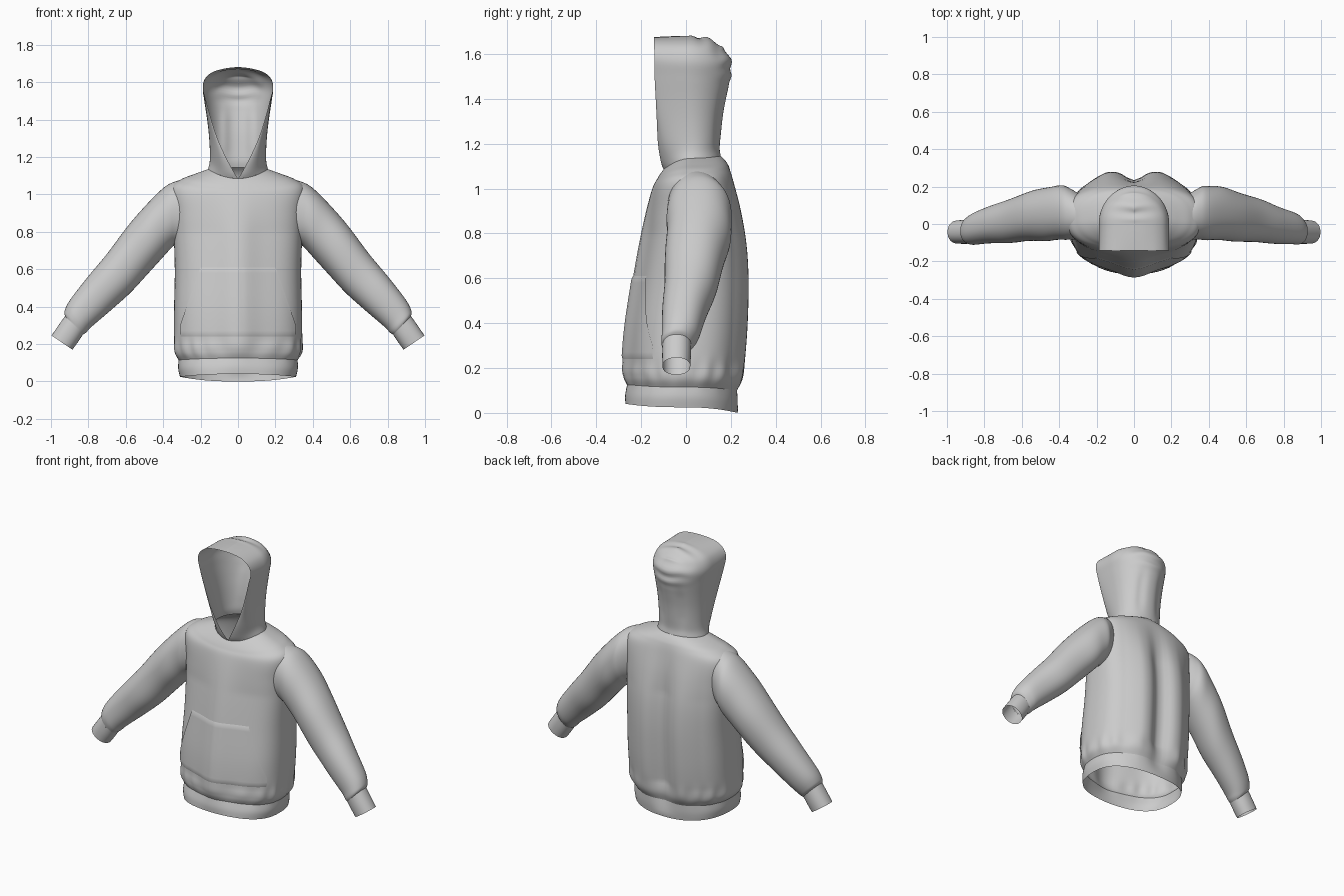
import bpy, bmesh, math
from mathutils import Vector
from mathutils.bvhtree import BVHTree

if "Cube" in bpy.data.objects:
    bpy.data.objects.remove(bpy.data.objects["Cube"])

SEG = 120


def densify(rows, n):
    """Smoothly interpolate rows of numbers (Catmull-Rom)."""
    out = []
    for i in range(len(rows) - 1):
        p = [rows[max(i - 1, 0)], rows[i], rows[i + 1], rows[min(i + 2, len(rows) - 1)]]
        for k in range(n):
            t = k / n
            out.append([0.5 * (2 * b + (c - a) * t + (2 * a - 5 * b + 4 * c - d) * t * t
                               + (3 * b - a - 3 * c + d) * t ** 3) for a, b, c, d in zip(*p)])
    return out + [list(rows[-1])]


def clamp(*v):
    return max(0, min(1, *v))


def loft(name, rings, closed=True):
    m = len(rings[0])
    verts = [p for r in rings for p in r]
    faces = [(i * m + j, i * m + (j + 1) % m, (i + 1) * m + (j + 1) % m, (i + 1) * m + j)
             for i in range(len(rings) - 1) for j in range(m if closed else m - 1)]
    me = bpy.data.meshes.new(name)
    me.from_pydata(verts, [], faces)
    me.validate()
    me.shade_smooth()
    ob = bpy.data.objects.new(name, me)
    bpy.context.collection.objects.link(ob)
    return ob


def spow(v, e):
    return math.copysign(abs(v) ** e, v)


def body_ring(row):
    """Superellipse ring with a front ridge, a back valley and gathers above the hem."""
    hw, yf, yb, zf, zs, zb, n = row
    yc, b = (yf + yb) / 2, (yb - yf) / 2
    ring = []
    for j in range(SEG):
        th = 2 * math.pi * j / SEG
        c, s = math.cos(th), math.sin(th)
        x, sy = hw * spow(c, 2 / n), spow(s, 2 / n)
        z = zs + ((zf if s < 0 else zb) - zs) * s * s
        k = clamp((z - 0.02) / 0.2, (1.1 - z) / 0.3)
        if s < 0:
            f = 1 - 0.15 * k * (1 - math.exp(-(x / 0.1) ** 2))
        else:
            f = 1 - 0.2 * k * math.exp(-(x / 0.065) ** 2) - 0.10 * k * clamp((abs(x) - 0.15) / 0.1)
        g = 1 + 0.012 * math.exp(-((z - 0.18) / 0.05) ** 2) * math.cos(17 * th + 1.5 * math.sin(3 * th))
        ring.append((x * g, yc + b * sy * f * g, z))
    return ring


# Torso: half width, front y, back y, z at front / side / back, squareness
torso_rows = [
    (.318, -.262, .236, .125, .115, .10, 2.4), (.340, -.276, .260, .16, .155, .15, 2.5),
    (.343, -.282, .270, .22, .22, .22, 2.6), (.342, -.270, .282, .38, .38, .38, 2.7),
    (.338, -.240, .287, .58, .58, .58, 2.7), (.342, -.210, .277, .75, .75, .75, 2.7),
    (.348, -.180, .250, .89, .90, .90, 2.7), (.358, -.150, .215, 1.0, 1.03, 1.03, 2.6),
    (.305, -.130, .195, 1.04, 1.08, 1.09, 2.4), (.235, -.115, .177, 1.065, 1.108, 1.122, 2.2),
    (.160, -.100, .155, 1.085, 1.135, 1.145, 2.0)]
torso = loft("torso", [body_ring(r) for r in densify(torso_rows, 7)])

# Ribbed hem band
hem_rows = [(.310, -.270, .230, .04, .025, .0, 2.4), (.320, -.271, .235, .08, .07, .05, 2.4),
            (.318, -.262, .236, .125, .115, .10, 2.4)]
loft("hem_band", [body_ring(r) for r in densify(hem_rows, 4)])

# Front pocket, laid on the torso surface
tree = BVHTree.FromPolygons([v.co for v in torso.data.vertices],
                            [p.vertices for p in torso.data.polygons])
pocket = []
for i in range(25):
    z = 0.24 + 0.37 * i / 24
    hx = 0.305 - 0.105 * clamp((z - 0.3) / 0.31)
    row = []
    for j in range(41):
        x = hx * (j / 20 - 1)
        hit, nrm = tree.ray_cast(Vector((x, -1, z)), Vector((0, 1, 0)))[:2]
        row.append(hit + nrm * (0.001 if i in (0, 24) else 0.006))
    pocket.append(row)
loft("front_pocket", pocket, False)

# Armholes cut in the torso, hidden under the sleeve seams
bm = bmesh.new()
bm.from_mesh(torso.data)
holes = []
for f in bm.faces:
    p = f.calc_center_median()
    if abs(p.x) > 0.31 and ((p.y - 0.04) / 0.10) ** 2 + ((p.z - 0.9) / 0.145) ** 2 < 1:
        holes.append(f)
bmesh.ops.delete(bm, geom=holes, context='FACES')
bm.to_mesh(torso.data)
bm.free()

# Hood: opening half width, front y, front z, side width, side z, back y, back z
hood_rows = [
    (.0, -.100, 1.085, .160, 1.135, .155, 1.145), (.022, -.112, 1.12, .152, 1.17, .150, 1.18),
    (.065, -.125, 1.20, .150, 1.22, .155, 1.24), (.110, -.130, 1.30, .155, 1.31, .165, 1.33),
    (.143, -.135, 1.40, .165, 1.40, .180, 1.41), (.170, -.140, 1.50, .180, 1.50, .195, 1.48),
    (.188, -.140, 1.58, .188, 1.57, .203, 1.54), (.168, -.142, 1.63, .168, 1.625, .185, 1.60),
    (.122, -.143, 1.66, .125, 1.657, .155, 1.635), (.062, -.143, 1.672, .065, 1.674, .115, 1.66),
    (.0, -.143, 1.675, .0, 1.68, .075, 1.675)]


def hood_ring(row):
    o, yf, zf, w, zs, yb, zb = row
    yc, half = 0.0275 * clamp((1.5 - zs) / 0.3), []
    for k in range(17):
        a = math.pi / 2 * k / 16
        half.append((o + (w - o) * math.sin(a), yf + (yc - yf) * (1 - math.cos(a)),
                     zf + (zs - zf) * math.sin(a) ** 2))
    for k in range(1, 25):
        a = math.pi / 2 * k / 24
        s = math.sin(a)
        x, y = w * math.cos(a), yc + (yb - yc) * s
        z = zs + (zb - zs) * s * s
        # crumpled folds at the crown, soft drapes at the back
        crown = clamp((z - 1.45) / 0.1) * math.cos(x * 9) * s
        y, z = y + 0.008 * crown * math.sin(z * 85), z + 0.008 * crown * math.sin(y * 80)
        y -= 0.008 * s * math.exp(-((x - 0.07) / 0.025) ** 2) * clamp((1.5 - z) / 0.1, (z - 1.16) / 0.1)
        half.append((x, y, z))
    return half + [(-x, y, z) for x, y, z in half[-2::-1]]


loft("hood", [hood_ring(r) for r in densify(hood_rows, 5)], False)

# Sleeves and cuffs: top x, top z, bottom x, bottom z, centre y, half depth
sleeve_rows = [
    (.285, 1.082, .305, .735, .040, .122), (.345, 1.066, .335, .730, .053, .136),
    (.400, 1.034, .360, .710, .060, .145),
    (.490, .945, .410, .655, .056, .144), (.590, .830, .480, .578, .043, .134),
    (.700, .683, .575, .475, .022, .120), (.800, .563, .675, .385, .0, .103),
    (.895, .440, .780, .295, -.022, .087), (.927, .378, .812, .262, -.035, .074),
    (.925, .350, .830, .250, -.041, .064)]
cuff_rows = [(.925, .350, .830, .250, -.041, .064), (.960, .300, .855, .212, -.042, .064),
             (.997, .246, .885, .170, -.043, .062)]


def arm_rings(rows, side, fold):
    rings = []
    for i, (tx, tz, bx, bz, yc, hd) in enumerate(densify(rows, 6)):
        ring = []
        for j in range(48):
            a = 2 * math.pi * j / 48
            g = 1 + fold * clamp((i - 8) / 8) * math.sin(i * 0.5 + 2 * math.sin(a)) * math.sin(a) ** 2
            c, s = spow(math.cos(a), 0.92) * g, spow(math.sin(a), 0.92) * g
            ring.append((side * ((tx + bx) / 2 + (tx - bx) / 2 * c),
                         yc - side * hd * s, (tz + bz) / 2 + (tz - bz) / 2 * c))
        rings.append(ring)
    return rings


for side, label in ((1, "right"), (-1, "left")):
    loft(label + "_sleeve", arm_rings(sleeve_rows, side, 0.02))
    loft(label + "_cuff", arm_rings(cuff_rows, side, 0))
